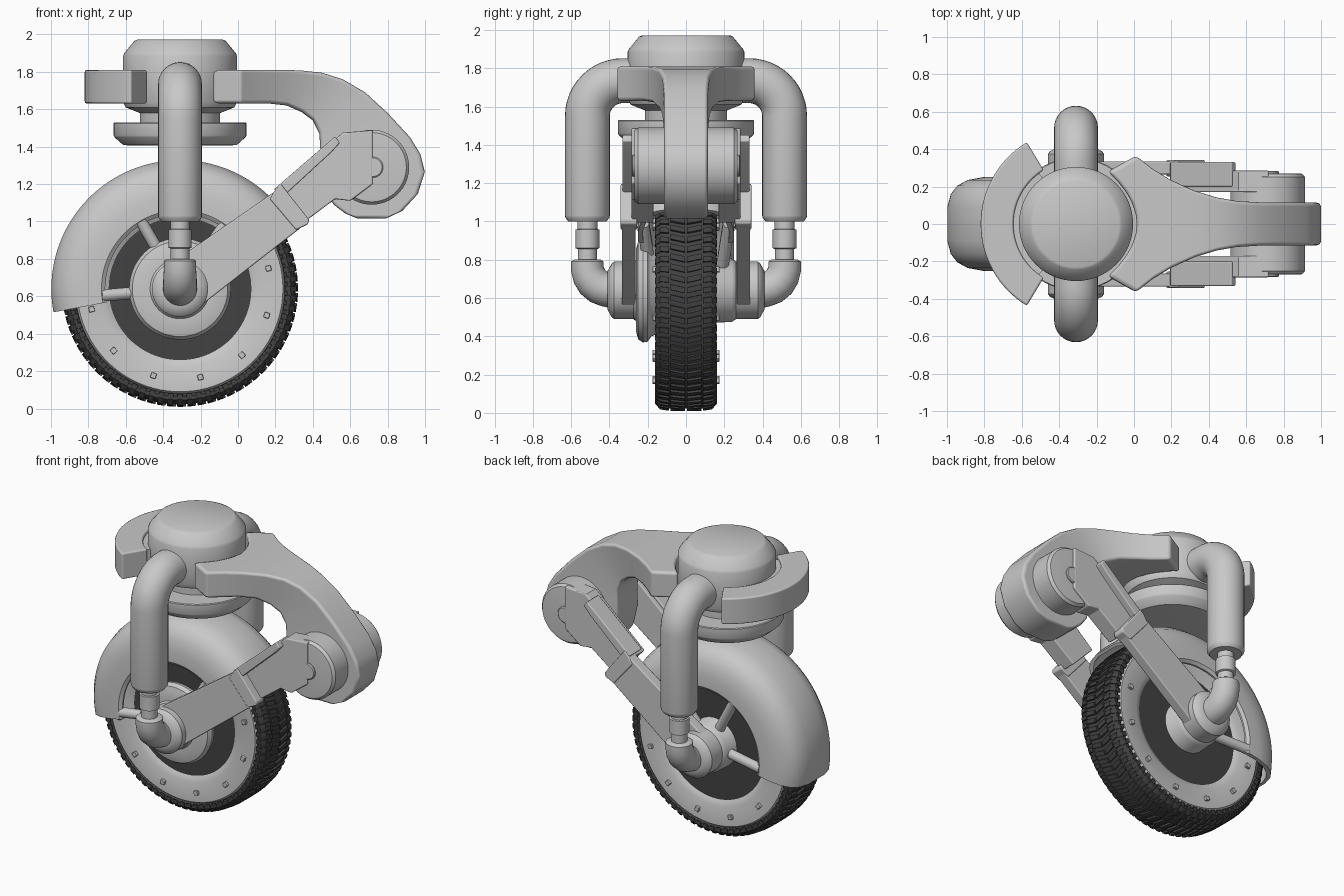
import bpy, bmesh, math
from mathutils import Vector, Matrix

if "Cube" in bpy.data.objects:
    bpy.data.objects.remove(bpy.data.objects["Cube"])

def material(name, v):
    m = bpy.data.materials.new(name)
    m.diffuse_color = (v, v, v, 1)
    m.use_nodes = True
    m.node_tree.nodes["Principled BSDF"].inputs["Base Color"].default_value = m.diffuse_color
    return m

GREY = material("light_grey", 0.58)
RUBBER = material("dark_rubber", 0.055)
CX, CZ = -0.31, 0.64          # wheel axle centre
cos, sin, pi = math.cos, math.sin, math.pi

def finish(name, bm, mat, bevel=0, angle=35):
    bmesh.ops.recalc_face_normals(bm, faces=bm.faces)
    me = bpy.data.meshes.new(name)
    bm.to_mesh(me)
    bm.free()
    me.materials.append(mat)
    me.shade_smooth()
    me.set_sharp_from_angle(angle=math.radians(angle))
    ob = bpy.data.objects.new(name, me)
    bpy.context.collection.objects.link(ob)
    if bevel:
        b = ob.modifiers.new("bevel", 'BEVEL')
        b.width, b.segments, b.limit_method = bevel, 2, 'ANGLE'
        b.angle_limit = math.radians(40)
        b.harden_normals = True
    return ob

def bridge(bm, rings, closed=True):
    for a, b in zip(rings, rings[1:]):
        n = len(a)
        for i in range(n if closed else n - 1):
            j = (i + 1) % n
            bm.faces.new((a[i], a[j], b[j], b[i]))

def lathe(name, prof, axis, mat=GREY, cx=CX, cz=CZ, a0=None, a1=None, n=64, bevel=0):
    """Revolve (radius, height) points; with a0/a1 the profile is a closed section."""
    bm = bmesh.new()
    part = a0 is not None
    rings = []
    for i in range(n + 1 if part else n):
        a = math.radians(a0 + (a1 - a0) * i / n) if part else 2 * pi * i / n
        rings.append([bm.verts.new((cx + r * cos(a), h, cz + r * sin(a)) if axis == 'Y'
                                   else (cx + r * cos(a), r * sin(a), h)) for r, h in prof])
    if part:
        bridge(bm, rings)
        bm.faces.new(rings[0])
        bm.faces.new(rings[-1])
    else:
        bridge(bm, rings + rings[:1], False)
        bm.faces.new([r[0] for r in rings])
        bm.faces.new([r[-1] for r in rings])
    return finish(name, bm, mat, bevel)

def prism(name, pts, y0, y1, bevel=0.008):
    bm = bmesh.new()
    rings = [[bm.verts.new((x, y, z)) for x, z in pts] for y in (y0, y1)]
    bridge(bm, rings)
    for r in rings:
        bm.faces.new(r)
    return finish(name, bm, GREY, bevel)

def tube(name, path, n=32):
    """Sweep a circle along (y, z, radius) points in the plane of the axle."""
    bm = bmesh.new()
    rings = []
    for i, (y, z, r) in enumerate(path):
        p, q = path[max(i - 1, 0)], path[min(i + 1, len(path) - 1)]
        t = Vector((0, q[0] - p[0], q[1] - p[1])).normalized()
        nrm = Vector((0, -t.z, t.y))
        rings.append([bm.verts.new(Vector((CX, y, z)) + nrm * r * cos(2 * pi * k / n)
                                   + Vector((r * sin(2 * pi * k / n), 0, 0))) for k in range(n)])
    bridge(bm, rings)
    bm.faces.new(rings[0])
    bm.faces.new(rings[-1])
    return finish(name, bm, GREY)

def arc(cx, cz, r, a0, a1, n=12):
    return [(cx + r * cos(math.radians(a0 + (a1 - a0) * i / n)),
             cz + r * sin(math.radians(a0 + (a1 - a0) * i / n))) for i in range(n + 1)]

# Tyre body and chevron tread blocks
half = [(0.55, 0.135), (0.575, 0.155), (0.595, 0.156), (0.612, 0.135), (0.618, 0.08)]
lathe("tyre", [(r, -y) for r, y in half] + [(r, y) for r, y in half[::-1]], 'Y', RUBBER, n=96)
bm = bmesh.new()
N = 72
for k in range(N):
    for s in (-1, 1):
        for y0, y1, r0, r1, skew, wid in ((0.006, 0.082, 0.631, 0.63, 0.028, 0.62),
                                          (0.088, 0.135, 0.629, 0.622, 0.01, 0.6),
                                          (0.135, 0.162, 0.622, 0.592, 0.0, 0.6)):
            a = 2 * pi * k / N
            w = wid * pi / N
            rings = []
            for y, r, off in ((y0, r0, 0), (y1, r1, skew)):
                rings.append([bm.verts.new((CX + q * cos(a + off + d), s * y, CZ + q * sin(a + off + d)))
                              for q, d in ((r - 0.03, -w), (r, -w * 0.85), (r, w * 0.85), (r - 0.03, w))])
            bridge(bm, rings)
            for r in rings:
                bm.faces.new(r)
finish("tyre_tread", bm, RUBBER)

# Dished wheel rim with square bolts
face = [(0.565, 0.135), (0.55, 0.158), (0.42, 0.155), (0.39, 0.14), (0.33, 0.105), (0.24, 0.09), (0.17, 0.11)]
lathe("wheel_rim", [(r, -y) for r, y in face[::-1]] + face, 'Y', n=96)
bm = bmesh.new()
for k in range(12):
    for s in (-1, 1):
        a = math.radians(13 + 30 * k)
        m = (Matrix.Translation((CX + 0.485 * cos(a), s * 0.16, CZ + 0.485 * sin(a)))
             @ Matrix.Rotation(-a, 4, 'Y') @ Matrix.Diagonal((0.03, 0.03, 0.03, 1)))
        bmesh.ops.create_cube(bm, size=1, matrix=m)
finish("rim_bolts", bm, GREY, 0.004)

# Hubs: wide disc on the front, narrow drum on the back
lathe("front_hub", [(0.2, -0.08), (0.24, -0.18), (0.268, -0.2), (0.272, -0.225), (0.255, -0.25),
                    (0.21, -0.262), (0.16, -0.262), (0.15, -0.275), (0.12, -0.275)], 'Y')
lathe("back_hub", [(0.2, 0.08), (0.17, 0.12), (0.165, 0.24), (0.15, 0.262), (0.12, 0.275)], 'Y')

# Mudguard shell over the wheel
outer = [(0.4, 0.235), (0.42, 0.25), (0.5, 0.25), (0.58, 0.235), (0.635, 0.205), (0.67, 0.16), (0.688, 0.09)]
inner = [(0.67, 0.08), (0.652, 0.14), (0.62, 0.18), (0.57, 0.21), (0.5, 0.226), (0.4, 0.222)]
lathe("mudguard", [(r, -y) for r, y in outer] + outer[::-1]
      + [(r, y) for r, y in inner[::-1]] + [(r, -y) for r, y in inner], 'Y', a0=38, a1=190.5)

# Radial struts carrying the mudguard
bm = bmesh.new()
for deg in (185, 120, 55):
    for s in (-1, 1):
        a = math.radians(deg)
        p = Vector((CX + 0.15 * cos(a), s * 0.19, CZ + 0.15 * sin(a)))
        q = Vector((CX + 0.42 * cos(a), s * 0.225, CZ + 0.42 * sin(a)))
        rot = (q - p).to_track_quat('Z', 'Y').to_matrix().to_4x4()
        bmesh.ops.create_cone(bm, cap_ends=True, segments=20, radius1=0.032, radius2=0.032,
                              depth=(q - p).length, matrix=Matrix.Translation((p + q) / 2) @ rot)
finish("mudguard_struts", bm, GREY)

# Steering head, lathed about the vertical axis
lathe("steering_head", [(0.26, 1.405), (0.305, 1.41), (0.35, 1.45), (0.355, 1.46), (0.355, 1.525),
                        (0.35, 1.53), (0.215, 1.53), (0.215, 1.58), (0.29, 1.61), (0.305, 1.64),
                        (0.305, 1.885), (0.298, 1.9), (0.245, 1.965), (0.23, 1.972)], 'Z')
# Curved rear collar
lathe("rear_collar", [(0.335, 1.63), (0.51, 1.63), (0.51, 1.81), (0.335, 1.81)], 'Z',
      a0=121, a1=239, n=32, bevel=0.012)
lathe("collar_core", [(0.29, 1.65), (0.34, 1.65), (0.34, 1.79), (0.29, 1.79)], 'Z', a0=126, a1=234, n=32)

# Swan-neck bracket: lofted sections (top x, top z, bottom x, bottom z, half width, bow)
sections = [(-0.14, 1.81, -0.14, 1.63, 0.28, 0.155), (0.01, 1.81, 0.01, 1.63, 0.365, 0.08),
            (0.1, 1.81, 0.09, 1.63, 0.295, 0.04), (0.2, 1.81, 0.17, 1.63, 0.235, 0.01),
            (0.33, 1.808, 0.26, 1.62, 0.178, 0), (0.45, 1.795, 0.34, 1.585, 0.142, 0),
            (0.56, 1.76, 0.4, 1.54, 0.123, 0), (0.68, 1.69, 0.435, 1.47, 0.116, 0),
            (0.8, 1.58, 0.44, 1.39, 0.115, 0), (0.92, 1.45, 0.435, 1.29, 0.115, 0),
            (0.975, 1.36, 0.46, 1.18, 0.115, 0)]
sections += [(0.715 + 0.285 * cos(math.radians(a)), 1.29 + 0.285 * sin(math.radians(a)),
              0.715 - 0.285 * cos(math.radians(b)), 1.29 - 0.285 * sin(math.radians(b)), 0.115, 0)
             for a, b in ((-5, 30), (-30, 45), (-55, 60), (-75, 75))]
bm = bmesh.new()
rings = []
for xt, zt, xb, zb, w, bow in sections:
    row = [i / 5 for i in range(-5, 6)]
    rings.append([bm.verts.new((xt + bow * (1 - s * s), s * w, zt)) for s in row]
                 + [bm.verts.new((xb + bow * (1 - s * s), s * w, zb)) for s in row[::-1]])
bridge(bm, rings)
for r in (rings[0], rings[-1]):     # caps as quads so the concave end stays clean
    for i in range(10):
        bm.faces.new((r[i], r[i + 1], r[20 - i], r[21 - i]))
finish("swan_neck_bracket", bm, GREY, 0.02)

# Parts mirrored left and right
for s, side in ((-1, "front"), (1, "back")):
    # Fork tube, piston rod and elbow
    bend = [(y, z, 0.117) for y, z in arc(0.33, 1.55, 0.185, 90, 0)]
    path = [(0.2, 1.735, 0.117)] + bend + [(0.515, 1.03, 0.117), (0.515, 1.02, 0.115), (0.515, 1.0, 0.1)]
    tube(side + "_fork_tube", [(s * y, z, r) for y, z, r in path])
    rod = [(1.02, .052), (.96, .052), (.957, .062), (.86, .062), (.855, .05), (.76, .05)]
    tube(side + "_fork_rod", [(s * 0.515, z, r) for z, r in rod])
    elbow = [(.515, .8, .07), (.515, .79, .085), (.515, .75, .086), (.505, .715, .088), (.485, .683, .09),
             (.455, .658, .09), (.42, .645, .09), (.395, .64, .092), (.34, .64, .095)]
    tube(side + "_fork_elbow", [(s * y, z, r) for y, z, r in elbow])
    lathe(side + "_axle_flange", [(0.15, s * 0.25), (0.15, s * 0.375), (0.14, s * 0.388), (0.1, s * 0.41)], 'Y')
    # Swing arm: lower bar, upper plate, top ridge and pivot
    prism(side + "_lower_arm", arc(CX, CZ, 0.14, 125, 305) + [(0.36, 0.985), (0.21, 1.17)], s * 0.265, s * 0.335)
    prism(side + "_arm_joint", [(0.17, 1.12), (0.31, 0.955), (0.375, 0.985), (0.38, 1.01), (0.23, 1.2), (0.2, 1.17)],
          s * 0.255, s * 0.342)
    prism(side + "_upper_arm", [(0.19, 1.15), (0.345, 0.99), (0.52, 1.12), (0.6, 1.11), (0.72, 1.2),
                                (0.72, 1.488), (0.56, 1.475), (0.52, 1.44)], s * 0.17, s * 0.285)
    prism(side + "_arm_ridge", [(0.19, 1.17), (0.52, 1.455), (0.545, 1.42), (0.5, 1.37), (0.25, 1.14)],
          s * 0.2, s * 0.332)
    lathe(side + "_pivot_disc", [(0.2, s * 0.1), (0.2, s * 0.25), (0.185, s * 0.268), (0.17, s * 0.27)],
          'Y', cx=0.715, cz=1.29)
    lathe(side + "_pivot_pin", [(0.056, s * 0.2), (0.056, s * 0.278), (0.05, s * 0.283)], 'Y', cx=0.72, cz=1.29, n=32)
